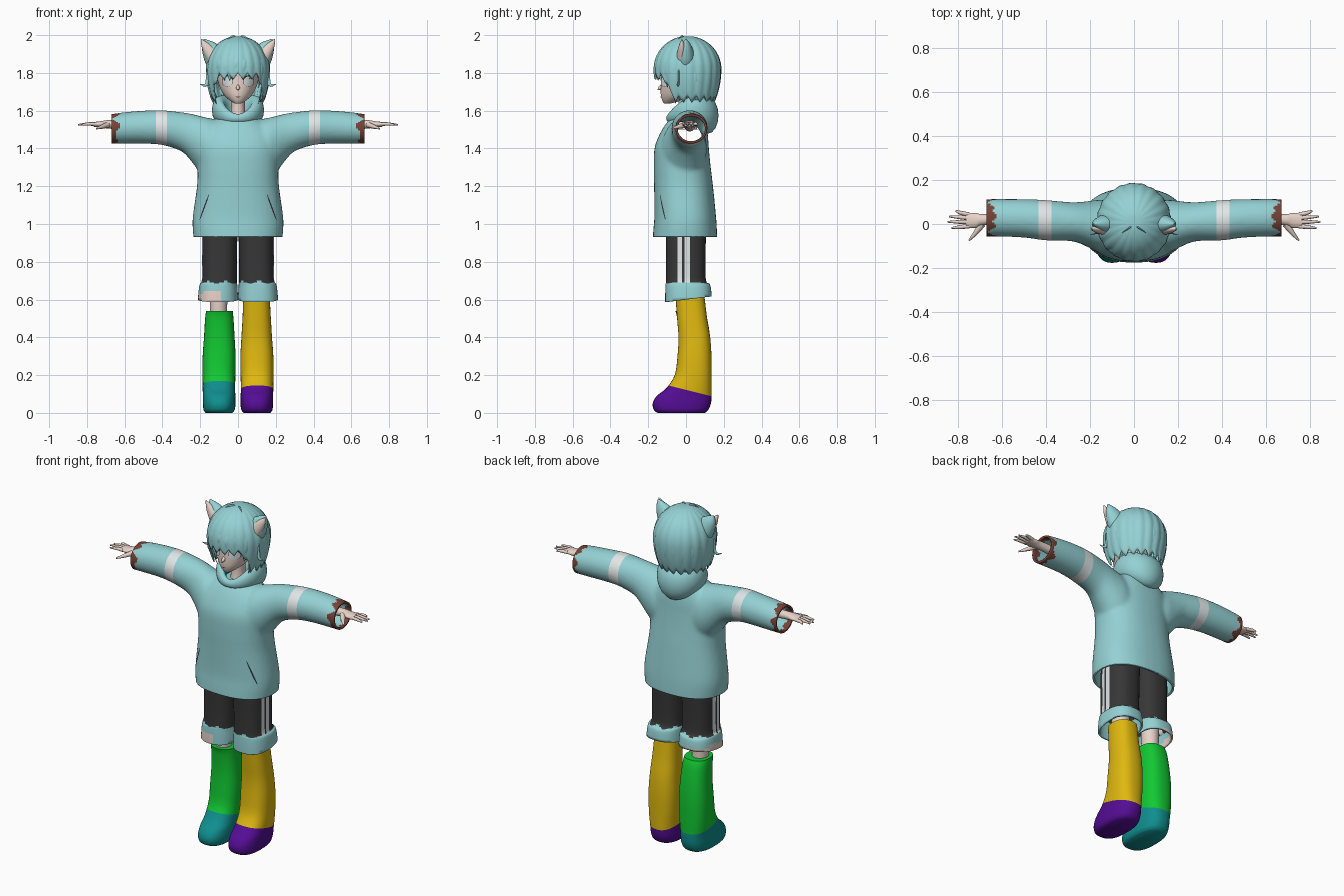
import bpy, bmesh, random
from math import sin, cos, pi, sqrt
from mathutils import Vector
from mathutils.bvhtree import BVHTree

random.seed(4)
if "Cube" in bpy.data.objects:
    bpy.data.objects.remove(bpy.data.objects["Cube"])


def material(name, *rgb):
    m = bpy.data.materials.new(name)
    m.use_nodes = True
    m.diffuse_color = (*rgb, 1)
    m.node_tree.nodes["Principled BSDF"].inputs["Base Color"].default_value = (*rgb, 1)
    return m


AQUA = material("pale aqua", .3, .64, .66)
WHITE = material("soft white", .75, .79, .8)
BROWN = material("brown", .18, .054, .038)
SKIN = material("skin", .82, .67, .6)
DARK = material("charcoal", .038, .038, .038)
GREEN = material("green", .006, .58, .032)
YELLOW = material("yellow", .74, .48, .005)
PURPLE = material("purple", .09, .004, .3)
TEAL = material("deep teal", .005, .27, .27)
CYAN = material("bright teal", 0, .45, .4)


def spline(rows, n=4):
    """Smooth curve through rows of numbers."""
    out = []
    for i in range(len(rows) - 1):
        a, b, c, d = (rows[min(max(i + k, 0), len(rows) - 1)] for k in (-1, 0, 1, 2))
        for t in (k / n for k in range(n)):
            out.append([q + .5 * t * (r - p + t * (2 * p - 5 * q + 4 * r - s + t * (3 * (q - r) + s - p)))
                        for p, q, r, s in zip(a, b, c, d)])
    return out + [list(rows[-1])]


def bridge(bm, loops, caps=(True, True), closed=False):
    rings = [[bm.verts.new(p) for p in loop] for loop in loops]
    pairs = list(zip(rings, rings[1:])) + ([(rings[-1], rings[0])] if closed else [])
    for r, q in pairs:
        for i in range(len(r)):
            j = (i + 1) % len(r)
            bm.faces.new((r[i], r[j], q[j], q[i]))
    for ring, cap in zip((rings[0], rings[-1]), caps):
        if cap:
            bm.faces.new(ring)


def loft(bm, rows, axis="z", power=1, caps=(True, True), segs=40):
    """Rows hold a position on the axis and the bounds of the section there."""
    loops = []
    for pos, u0, u1, v0, v1 in spline(rows):
        loop = []
        for i in range(segs):
            c, s = cos(2 * pi * i / segs), sin(2 * pi * i / segs)
            c, s = [(1 if k > 0 else -1) * abs(k) ** power for k in (c, s)]
            u, v = (u0 + u1 + (u1 - u0) * c) / 2, (v0 + v1 + (v1 - v0) * s) / 2
            loop.append((u, v, pos) if axis == "z" else (pos, u, v))
        loops.append(loop)
    bridge(bm, loops, caps)


def tube(bm, points, radii, ref, flat=1, segs=8):
    rows = [Vector(r) for r in spline([(*p, r) for p, r in zip(points, radii)])]
    loops = []
    for i, row in enumerate(rows):
        t = (rows[min(i + 1, len(rows) - 1)] - rows[max(i - 1, 0)]).xyz.normalized()
        side = t.cross(Vector(ref)).normalized()
        up = side.cross(t)
        loops.append([row.xyz + row.w * (side * cos(2 * pi * k / segs) + up * flat * sin(2 * pi * k / segs))
                      for k in range(segs)])
    bridge(bm, loops)


def finish(bm, name, mats, cuts=(), rule=None, thick=0):
    """Cuts are (point, normal, remove the outer side)."""
    bmesh.ops.recalc_face_normals(bm, faces=bm.faces)
    for co, no, clear in cuts:
        bmesh.ops.bisect_plane(bm, geom=bm.verts[:] + bm.edges[:] + bm.faces[:], dist=1e-5,
                               plane_co=co, plane_no=no, clear_outer=clear)
    for f in bm.faces:
        f.smooth = True
        if rule:
            f.material_index = rule(f.calc_center_median())
    for e in bm.edges:
        e.smooth = e.calc_face_angle(0) < .9
    mesh = bpy.data.meshes.new(name)
    bm.to_mesh(mesh)
    bm.free()
    for m in mats:
        mesh.materials.append(m)
    obj = bpy.data.objects.new(name, mesh)
    bpy.context.collection.objects.link(obj)
    if thick:
        mod = obj.modifiers.new("thickness", "SOLIDIFY")
        mod.thickness, mod.offset = thick, -1
    return obj


def decal(name, target, mat, cx, cz, rx, rz, turn=0, lift=.003):
    """Thin oval plate laid on the front of the target."""
    tree = BVHTree.FromPolygons([v.co for v in target.data.vertices], [p.vertices for p in target.data.polygons])
    loops = []
    for k in (.1, .4, .7, 1):
        loop = []
        for i in range(20):
            u, w = k * rx * cos(i * pi / 10), k * rz * sin(i * pi / 10)
            x, z = cx + u * cos(turn) - w * sin(turn), cz + u * sin(turn) + w * cos(turn)
            hit = tree.ray_cast(Vector((x, -1, z)), Vector((0, 1, 0)))[0]
            loop.append((x, hit.y - lift if hit else -.1, z))
        loops.append(loop)
    bm = bmesh.new()
    bridge(bm, loops, (True, False))
    finish(bm, name, [mat])


# Hoodie: body and sleeves fused, then opened at hem and wrists
bm = bmesh.new()
body = [(.9, .232, -.178, .166), (.98, .24, -.172, .163), (1.05, .238, -.167, .158), (1.2, .217, -.169, .143),
        (1.3, .214, -.171, .131), (1.4, .215, -.167, .121), (1.47, .2, -.142, .116), (1.53, .15, -.107, .106),
        (1.57, .09, -.07, .09)]
loft(bm, [(z, -x, x, f, b) for z, x, f, b in body], power=.85)
sleeve = [(.08, -.11, .1, 1.2, 1.55), (.15, -.13, .11, 1.23, 1.56), (.2, -.11, .105, 1.27, 1.572),
          (.25, -.087, .1, 1.335, 1.584), (.3, -.077, .1, 1.385, 1.592), (.4, -.075, .109, 1.418, 1.602),
          (.5, -.062, .113, 1.425, 1.6), (.6, -.058, .114, 1.425, 1.592), (.7, -.057, .113, 1.425, 1.578)]
for s in (1, -1):
    loft(bm, [(s * r[0], *r[1:]) for r in sleeve], "x")
rough = finish(bm, "rough_hoodie", [AQUA])
mod = rough.modifiers.new("fuse", "REMESH")
mod.mode, mod.voxel_size = "VOXEL", .01
mod = rough.modifiers.new("soften", "SMOOTH")
mod.factor, mod.iterations = .5, 10
bpy.context.view_layer.update()
bm = bmesh.new()
bm.from_mesh(rough.evaluated_get(bpy.context.evaluated_depsgraph_get()).to_mesh())
bpy.data.objects.remove(rough)
cuts = [((0, 0, .932), (0, 0, -1), True)]
for s in (1, -1):
    cuts += [((s * x, 0, 0), (s, 0, 0), x > .6) for x in (.375, .435, .67)]


def hoodie_rule(p):
    x = abs(p.x)
    if x > .644 + .012 * sin(p.z * 90) + .008 * sin(p.y * 140):
        return 2
    return 1 if .375 < x < .435 else 0


hoodie = finish(bm, "hoodie", [AQUA, WHITE, BROWN], cuts, hoodie_rule, .012)
for s, side in ((1, "left"), (-1, "right")):
    decal(side + "_pocket_slit", hoodie, DARK, s * .178, 1.09, .0035, .075, s * .35)

# Hood bunched around the neck
bm = bmesh.new()
loops = []
for i in range(48):
    a = 2 * pi * i / 48
    b = (1 - cos(a)) / 2
    mid = Vector((.098 * sin(a), .015 - .1 * cos(a), 1.56 + .035 * sin(a) ** 2 + .015 * b))
    out, r, h = Vector((sin(a), -cos(a), 0)), .02 + .037 * b, .022 + .075 * b ** .7
    loops.append([mid + out * r * cos(k * pi / 8) + Vector((0, 0, h * sin(k * pi / 8))) for k in range(16)])
bridge(bm, loops, (False, False), True)
finish(bm, "hood", [AQUA, CYAN], (),
       lambda p: int(p.y < .03 and p.z < 1.61 and (p.x / .085) ** 2 + ((p.y - .015) / .09) ** 2 < 1))

# Shorts, legs and socks
SOCK = [(0, .03, .17, -.15, .1), (.015, .018, .182, -.17, .118), (.05, .013, .186, -.176, .132),
        (.09, .014, .186, -.155, .136), (.13, .015, .187, -.105, .136), (.2, .014, .188, -.06, .136),
        (.3, .013, .187, -.045, .135), (.4, .018, .18, -.04, .128), (.5, .024, .174, -.047, .112)]
SHORTS = [(.56, 0, .213, -.11, .137), (.63, .001, .21, -.11, .135), (.68, .004, .203, -.108, .127),
          (.7, .006, .192, -.106, .106), (.8, .006, .19, -.105, .103), (.95, .003, .19, -.107, .105),
          (1.05, 0, .18, -.1, .1)]
STRIPES = (-.045, -.02, -.008, .02)


def shorts_rule(p):
    if p.z < .69 + .006 * sin(p.x * 70):
        return 3 if p.x < -.09 and p.z < .635 + .012 * sin(p.y * 40) else 1
    a, b, c, d = STRIPES
    return 2 if abs(p.x) > .12 and (a < p.y < b or c < p.y < d) else 0


def mirrored(rows, s):
    return [(z, s * a, s * b, f, k) for z, a, b, f, k in rows]


for s, side, top, line, colors in ((1, "left", .615, .122, (YELLOW, PURPLE)), (-1, "right", .54, .15, (GREEN, TEAL))):
    bm = bmesh.new()
    loft(bm, mirrored(SHORTS, s), power=.8, caps=(False, True), segs=64)
    cuts = [((0, 0, .6), (0, .12, -1), True)] + [((0, y, 0), (0, 1, 0), False) for y in STRIPES]
    finish(bm, side + "_shorts_leg", [DARK, AQUA, WHITE, SKIN], cuts, shorts_rule, .01)
    bm = bmesh.new()
    loft(bm, mirrored([(.45, .06, .146, -.03, .06), (.85, .05, .156, -.05, .06)], s))
    finish(bm, side + "_leg", [SKIN])
    bm = bmesh.new()
    loft(bm, mirrored(SOCK + [(top, .028, .168, -.056, .098)], s), power=.8)
    finish(bm, side + "_sock", colors, [((0, 0, line), (0, .25, 1), False)],
           lambda p: int(p.z + .25 * p.y < line))

    # Forearm, palm and fingers
    bm = bmesh.new()
    loft(bm, [(s * x, *r) for x, *r in ((.5, -.01, .05, 1.49, 1.55), (.68, -.005, .045, 1.505, 1.55),
              (.72, -.018, .05, 1.51, 1.545), (.765, -.018, .05, 1.515, 1.54))], "x", segs=20)
    for y0, x1, y1 in ((-.01, .83, -.018), (.009, .847, .01), (.027, .84, .034), (.043, .81, .06)):
        tube(bm, [(s * .75, y0, 1.528), (s * .79, (y0 + y1) / 2, 1.53), (s * x1, y1, 1.525)],
             (.01, .009, .004), (0, 0, 1))
    tube(bm, [(s * .69, 0, 1.525), (s * .72, -.04, 1.515), (s * .75, -.075, 1.505)], (.016, .011, .004), (0, 0, 1))
    finish(bm, side + "_hand", [SKIN])

    # Cat ear with inner patch
    for part, mat, dx, y, k in (("ear", AQUA, 0, 0, 1), ("inner_ear", SKIN, .012, -.022, .6)):
        bm = bmesh.new()
        tube(bm, [(s * (x + dx), y, z) for x, z in ((.105, 1.86), (.13, 1.9), (.162, 1.945), (.183, 1.978))],
             [k * r for r in (.062, .058, .035, .004)], (0, 1, 0), .75, 16)
        finish(bm, side + "_" + part, [mat])

# Head, neck and face
bm = bmesh.new()
face = [(1.637, .015, -.115, -.085), (1.652, .04, -.125, -.03), (1.68, .072, -.133, .05), (1.72, .095, -.134, .09),
        (1.77, .11, -.132, .11), (1.83, .115, -.13, .12), (1.9, .1, -.1, .1), (1.93, .06, -.05, .06)]
loft(bm, [(z, -x, x, f, b) for z, x, f, b in face], segs=64)
head = finish(bm, "head", [SKIN])
bm = bmesh.new()
loft(bm, [(1.5, -.05, .05, -.06, .06), (1.6, -.036, .036, -.04, .045), (1.7, -.04, .04, -.04, .05)])
tube(bm, [(0, -.128, 1.735), (0, -.138, 1.72), (0, -.15, 1.71)], (.006, .01, .002), (0, 1, 0))
finish(bm, "neck_and_nose", [SKIN])
for s, side in ((1, "left"), (-1, "right")):
    decal(side + "_eye_outline", head, DARK, s * .056, 1.757, .03, .031, 0, .002)
    decal(side + "_eye", head, WHITE, s * .056, 1.754, .027, .027, 0, .005)
decal("mouth", head, BROWN, 0, 1.673, .013, .0025)


# Hair: a shell with a jagged hem, overlaid with locks
def hair_at(a, z, k=1):
    mid = 1.82
    r = sqrt(max(0, 1 - ((z - mid) / .167) ** 2)) if z > mid else 1 - .22 * ((mid - z) / .18) ** 2
    return Vector((.161 * r * k * sin(a), .008 - .17 * r * k * cos(a), z))


def hem(a):
    w = min(1, max(0, (cos(a) - .45) / .3))
    return 1.645 + .12 * w + .035 * abs((a * 10 / pi) % 1 * 2 - 1)


bm = bmesh.new()
loops = []
for row in range(1, 21):
    drop = 1 - cos(row / 20 * pi / 2)
    loops.append([hair_at(a, 1.986 - (1.986 - hem(a)) * drop, 1 + .012 * sin(a * 20))
                  for a in (2 * pi * i / 160 for i in range(160))])
bridge(bm, loops, (True, False))
finish(bm, "hair_shell", [AQUA], thick=.008)

bm = bmesh.new()
for i in range(28):
    a = 2 * pi * i / 28
    end = hem(a) - random.uniform(0, .02)
    lean = random.uniform(-.12, .12)
    tube(bm, [hair_at(a, 1.95, .97), hair_at(a, 1.88), hair_at(a + lean / 2, (1.88 + end) / 2, 1.01),
              hair_at(a + lean, end, .98)], (.005, .018, .02, .002), (sin(a), -cos(a), 0), .35, 6)
for s in (1, -1):
    tube(bm, [hair_at(s * 1.3, 1.82), (s * .165, -.04, 1.74), (s * .2, -.05, 1.74)], (.012, .01, .002), (0, 1, 0), .5, 6)
    tube(bm, [(0, 0, 1.975), (s * .025, -.02, 1.994), (s * .055, -.04, 1.98)], (.004, .006, .001), (0, 1, 0), .6, 6)
finish(bm, "hair_locks", [AQUA])
